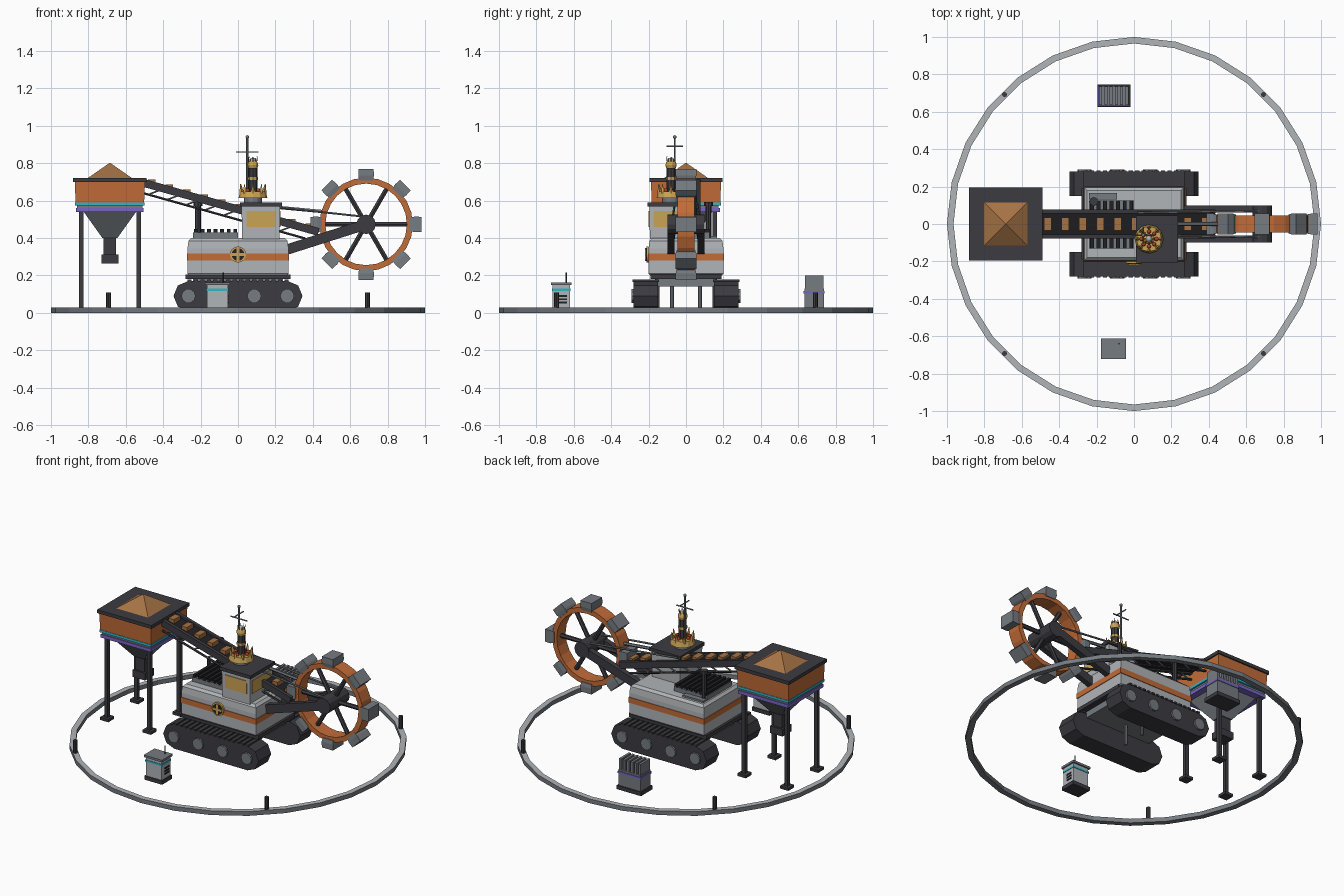
import bpy, bmesh
from math import sin, cos, pi, radians
from mathutils import Vector, Matrix

default_cube = bpy.data.objects.get("Cube")
if default_cube:
    bpy.data.objects.remove(default_cube, do_unlink=True)


def material(name, *rgb):
    mat = bpy.data.materials.new(name)
    mat.use_nodes = True
    mat.diffuse_color = (*rgb, 1)
    mat.node_tree.nodes["Principled BSDF"].inputs["Base Color"].default_value = (*rgb, 1)
    return mat


LIGHT = material("light grey paint", .44, .46, .48)
STEEL = material("mid grey steel", .18, .20, .22)
DARK = material("dark grey metal", .045, .043, .052)
BLACK = material("black rubber", .015, .015, .018)
ORANGE = material("orange paint", .54, .15, .04)
GOLD = material("gold", .60, .37, .09)
EARTH = material("brown earth", .38, .17, .06)
CYAN = material("cyan light", .03, .46, .58)
PURPLE = material("purple light", .19, .13, .55)
RED = material("red gem", .50, .05, .02)


def finish(name, bm, mat):
    bmesh.ops.recalc_face_normals(bm, faces=bm.faces)
    mesh = bpy.data.meshes.new(name)
    bm.to_mesh(mesh)
    bm.free()
    mesh.materials.append(mat)
    obj = bpy.data.objects.new(name, mesh)
    bpy.context.scene.collection.objects.link(obj)
    return obj


def loft(name, loops, mat, closed=False):
    """Skin a list of equal loops; cap the ends, or join last to first."""
    bm = bmesh.new()
    rings = [[bm.verts.new(p) for p in loop] for loop in loops]
    n = len(rings[0])
    pairs = list(zip(rings, rings[1:])) + ([(rings[-1], rings[0])] if closed else [])
    for a, b in pairs:
        for i in range(n):
            j = (i + 1) % n
            bm.faces.new((a[i], a[j], b[j], b[i]))
    if not closed:
        bm.faces.new(rings[0])
        bm.faces.new(rings[-1])
    return finish(name, bm, mat)


def stack(name, x, y, levels, mat):
    """Rectangular column from (half x, half y, z) levels."""
    corners = ((-1, -1), (1, -1), (1, 1), (-1, 1))
    return loft(name, [[(x + i * hx, y + j * hy, z) for i, j in corners]
                       for hx, hy, z in levels], mat)


def box(name, x, y, z, mat):
    """Box from three (low, high) ranges."""
    hx, hy = (x[1] - x[0]) / 2, (y[1] - y[0]) / 2
    return stack(name, x[0] + hx, y[0] + hy, [(hx, hy, z[0]), (hx, hy, z[1])], mat)


def rod(name, start, end, r, mat, sides=8, r_end=None):
    a, b = Vector(start), Vector(end)
    turn = (b - a).to_track_quat('Z', 'Y')
    ring = lambda p, q: [p + turn @ Vector((q * cos(2 * pi * i / sides), q * sin(2 * pi * i / sides), 0))
                         for i in range(sides)]
    return loft(name, [ring(a, r), ring(b, r if r_end is None else r_end)], mat)


def beam(name, start, end, width, height, mat):
    """Sloping beam in the xz plane."""
    a, b = Vector(start), Vector(end)
    up = (b - a).cross(Vector((0, 1, 0))).normalized() * height / 2
    side = Vector((0, width / 2, 0))
    return loft(name, [[p - side - up, p + side - up, p + side + up, p - side + up] for p in (a, b)], mat)


def ball(name, centre, r, mat):
    bm = bmesh.new()
    bmesh.ops.create_uvsphere(bm, u_segments=10, v_segments=6, radius=r,
                              matrix=Matrix.Translation(centre))
    return finish(name, bm, mat)


def hoop(name, r_in, r_out, half, sides, mat, place):
    section = ((r_in, -half), (r_out, -half), (r_out, half), (r_in, half))
    return loft(name, [[place(r * cos(2 * pi * i / sides), r * sin(2 * pi * i / sides), t)
                        for r, t in section] for i in range(sides)], mat, closed=True)


# Ground ring with marker posts
ring = hoop("ground_ring", .965, 1, .014, 28, STEEL, lambda u, v, t: (u, v, t + .014))
ring.data.materials.append(LIGHT)
for face in ring.data.polygons:
    face.material_index = int(face.normal.z > .5)
for sx in (-1, 1):
    for sy in (-1, 1):
        rod("marker_post", (sx * .692, sy * .692, .02), (sx * .692, sy * .692, .11), .013, DARK)

# Crawler tracks with road wheels
for s in (-1, 1):
    angles = [radians(90 + 45 * i) for i in range(5)]
    half = [(-.265 + .08 * cos(a), .09 + .08 * sin(a)) for a in angles]
    outline = half + [(-x, z) for x, z in reversed(half)]
    loft("track", [[(x, s * y, z) for x, z in outline] for y in (.15, .28)], DARK)
    for i in range(16):
        x = -.26 + i * .52 / 15
        box("track_shoe", (x - .011, x + .011), sorted((s * .145, s * .285)), (.165, .177), DARK)
    for i in range(4):
        x = -.265 + i * .176
        rod("road_wheel", (x, s * .27, .09), (x, s * .292, .09), .038, STEEL, 10)
    rod("chassis_post", (0, s * .075, .01), (0, s * .075, .16), .01, STEEL)
box("chassis", (-.24, .24), (-.16, .16), (.14, .19), STEEL)
box("deck", (-.28, .28), (-.19, .19), (.18, .205), DARK)

# Main body
stack("body", 0, 0, [(.262, .192, .2), (.27, .2, .21), (.27, .2, .345),
                     (.265, .195, .385), (.25, .18, .4)], LIGHT)
box("body_stripe", (-.274, .274), (-.204, .204), (.28, .316), ORANGE)
box("side_panel", (-.24, -.09), (.13, .165), (.39, .412), STEEL)
box("vent_base", (-.24, 0), (-.13, .125), (.39, .43), STEEL)
for i in range(7):
    x = -.225 + i * .035
    box("vent_slat", (x - .01, x + .01), (-.13, .125), (.425, .447), BLACK)
rod("exhaust", (-.215, .12, .39), (-.215, .12, .58), .016, DARK)
rod("exhaust_cap", (-.215, .12, .57), (-.215, .12, .592), .024, DARK)

# Round ornament on the body front
rod("badge_rim", (0, -.2, .312), (0, -.212, .312), .043, GOLD, 16)
rod("badge_face", (0, -.21, .312), (0, -.215, .312), .034, BLACK, 16)
for w, h in ((.007, .034), (.034, .007)):
    box("badge_bar", (-w, w), (-.219, -.213), (.312 - h, .312 + h), GOLD)

# Cabin
stack("cabin", .122, -.08, [(.1, .113, .395), (.103, .116, .57)], LIGHT)
box("cabin_roof", (.01, .235), (-.205, .045), (.568, .59), DARK)
box("front_window", (.045, .2), (-.2, -.192), (.46, .545), GOLD)
box("side_window", (.221, .228), (-.175, .015), (.46, .545), GOLD)

# Crowned beacon
bx, by = .08, -.08
rod("beacon_foot", (bx, by, .585), (bx, by, .625), .048, STEEL, 12)
rod("beacon_dish", (bx, by, .615), (bx, by, .65), .077, GOLD, 12, .068)
for i in range(8):
    dx, dy = cos(i * pi / 4), sin(i * pi / 4)
    rod("crown_spike", (bx + .06 * dx, by + .06 * dy, .64), (bx + .066 * dx, by + .066 * dy, .69),
        .013, GOLD, 4, .002)
    ball("crown_gem", (bx + .04 * dx, by + .04 * dy, .655), .011, RED)
    rod("tip_spike", (bx + .018 * dx, by + .018 * dy, .80), (bx + .024 * dx, by + .024 * dy, .835),
        .004, DARK, 4, .001)
rod("beacon_neck", (bx, by, .64), (bx, by, .78), .024, DARK)
rod("beacon_band", (bx, by, .71), (bx, by, .725), .028, GOLD)
ball("beacon_lamp", (bx, by, .79), .03, GOLD)
ball("beacon_bulb", (bx, by, .815), .016, LIGHT)

# Antenna mast
mx, my = .05, -.06
rod("mast", (mx, my, .585), (mx, my, .94), .006, STEEL, 6)
rod("mast_bar", (mx - .06, my, .86), (mx + .06, my, .86), .004, STEEL, 6)
rod("mast_bar", (mx, my - .045, .89), (mx, my + .045, .89), .004, STEEL, 6)
ball("mast_tip", (mx, my, .94), .01, STEEL)

# Conveyor with loads and truss
belt_z = lambda x: .692 - .28 * (x + .46)
truss_z = lambda x: belt_z(x) - .065
beam("belt", (-.52, 0, belt_z(-.52) - .012), (.43, 0, belt_z(.43) - .012), .11, .02, BLACK)
for s in (-1, 1):
    y = s * .066
    beam("belt_rail", (-.52, y, belt_z(-.52) - .01), (.43, y, belt_z(.43) - .01), .022, .042, DARK)
    rod("truss_chord", (-.5, y, truss_z(-.5)), (.36, y, truss_z(.36)), .007, DARK, 6)
    for i in range(8):
        x = -.48 + i * .1
        rod("truss_brace", (x, y, truss_z(x)), (x + .1, y, belt_z(x + .1)), .005, STEEL, 6)
for i in range(10):
    x = -.46 + i * .0935
    box("belt_load", (x - .02, x + .02), (-.034, .034), (belt_z(x) - .015, belt_z(x) + .02), EARTH)

# Boom arms, stay and hub
hx, hz = .685, .473
for s in (-1, 1):
    beam("boom_arm", (.22, s * .08, .325), (hx, s * .08, hz), .036, .055, DARK)
    rod("boom_stay", (.02, s * .06, .585), (hx, s * .07, hz + .04), .006, STEEL, 6)
rod("roof_stay", (.2, 0, .565), (.47, 0, .54), .01, STEEL, 6)
rod("wheel_hub", (hx, -.1, hz), (hx, .1, hz), .052, DARK, 12)

# Bucket wheel
hoop("wheel_rim", .218, .25, .046, 24, ORANGE, lambda u, v, t: (hx + u, t, hz + v))
for i in range(6):
    a = i * pi / 3
    rod("wheel_spoke", (hx, 0, hz), (hx + .225 * cos(a), 0, hz + .225 * sin(a)), .014, DARK, 6)
for i in range(8):
    bucket = stack("bucket", 0, 0, [(.036, .05, .235), (.042, .055, .26), (.04, .055, .297)], STEEL)
    bucket.matrix_world = Matrix.Translation((hx, 0, hz)) @ Matrix.Rotation(i * pi / 4, 4, 'Y')

# Hopper tower
px = -.685
stack("hopper", px, 0, [(.183, .183, .588), (.188, .188, .705)], ORANGE)
stack("hopper_rim", px, 0, [(.196, .196, .7), (.196, .196, .722)], DARK)
stack("earth_heap", px, 0, [(.122, .122, .718), (.001, .001, .802)], EARTH)
stack("cyan_band", px, 0, [(.186, .186, .574), (.186, .186, .59)], CYAN)
stack("hopper_collar", px, 0, [(.175, .175, .55), (.175, .175, .58)], STEEL)
stack("purple_band", px, 0, [(.181, .181, .538), (.181, .181, .56)], PURPLE)
stack("hopper_cone", px, 0, [(.04, .04, .4), (.14, .14, .54)], STEEL)
stack("chute", px, 0, [(.033, .033, .3), (.033, .033, .41)], DARK)
stack("chute_gate", px, 0, [(.045, .045, .265), (.045, .045, .312)], DARK)
for sx in (-1, 1):
    for sy in (-1, 1):
        x, y = px + sx * .154, sy * .154
        stack("tower_leg", x, y, [(.012, .012, 0), (.012, .012, .55)], DARK)
        stack("tower_foot", x, y, [(.03, .03, 0), (.03, .03, .018)], DARK)

# Control cabinet in front
cx, cy = -.11, -.667
stack("cabinet_base", cx, cy, [(.064, .052, 0), (.064, .052, .025)], DARK)
stack("cabinet", cx, cy, [(.057, .046, .02), (.057, .046, .15)], LIGHT)
stack("cabinet_lid", cx, cy, [(.066, .055, .148), (.066, .055, .162)], STEEL)
stack("cabinet_light", cx, cy, [(.06, .049, .118), (.06, .049, .13)], CYAN)
for z in (.05, .068, .086):
    box("cabinet_slot", (cx + .056, cx + .06), (cy - .015, cy + .03), (z, z + .01), BLACK)
rod("cabinet_aerial", (cx + .03, cy + .027, .15), (cx + .03, cy + .027, .215), .004, DARK, 6)

# Finned power unit behind
gx, gy = -.108, .685
stack("power_base", gx, gy, [(.088, .06, 0), (.088, .06, .025)], DARK)
stack("power_unit", gx, gy, [(.08, .052, .02), (.08, .052, .13)], STEEL)
stack("power_light", gx, gy, [(.084, .056, .104), (.084, .056, .118)], PURPLE)
for i in range(6):
    stack("cooling_fin", gx - .07 + i * .028, gy, [(.008, .05, .125), (.008, .05, .2)], STEEL)
